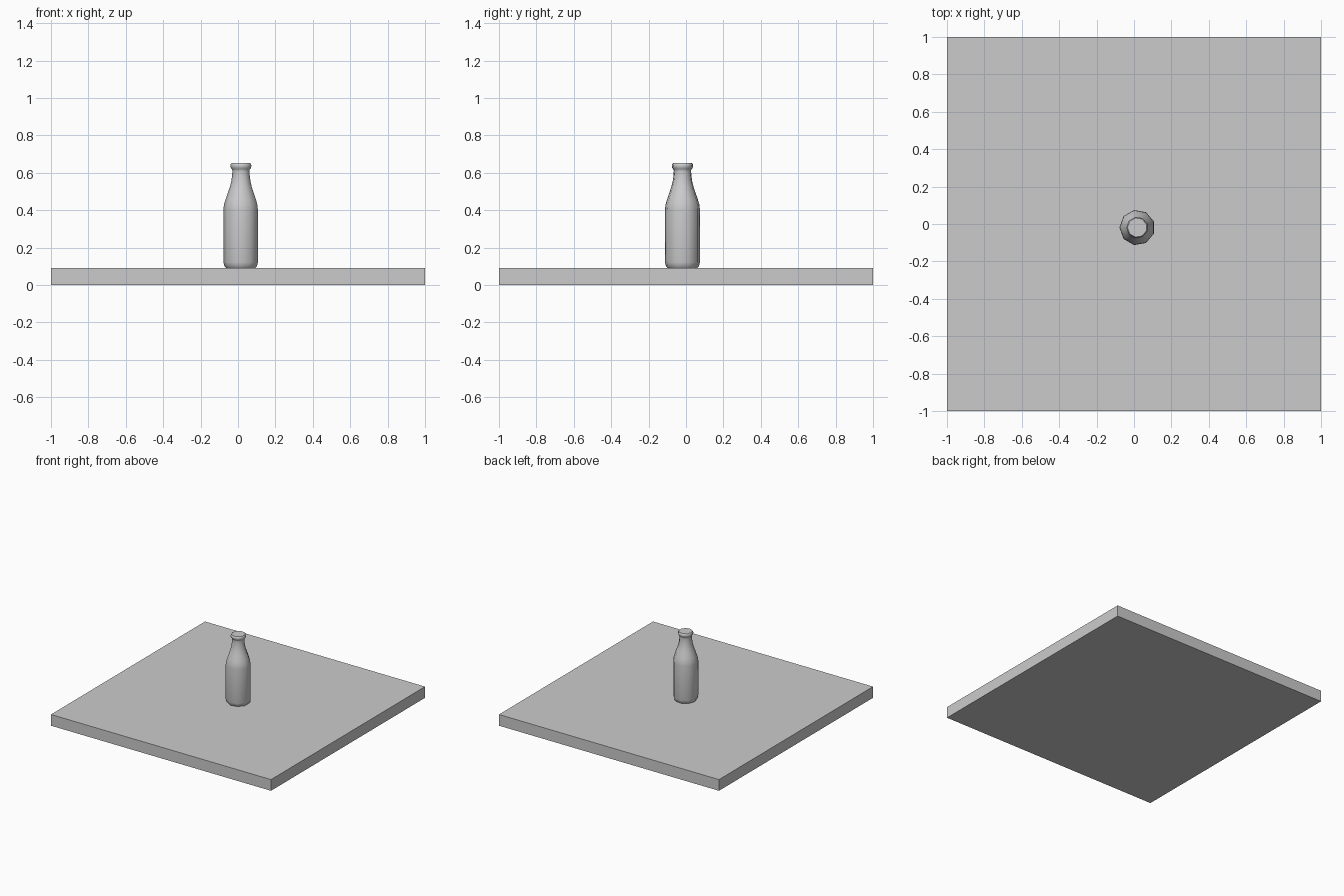
import bpy, bmesh, math

if "Cube" in bpy.data.objects:
    bpy.data.objects.remove(bpy.data.objects["Cube"])

def make_object(name, bm):
    bmesh.ops.recalc_face_normals(bm, faces=bm.faces)
    mesh = bpy.data.meshes.new(name)
    bm.to_mesh(mesh)
    bm.free()
    ob = bpy.data.objects.new(name, mesh)
    bpy.context.collection.objects.link(ob)
    return ob

def lathe(name, profile, sides, start, location):
    """Closed revolved shape from (radius, height) points."""
    bm = bmesh.new()
    rings = []
    for r, z in profile:
        angles = [start + 2 * math.pi * i / sides for i in range(sides)]
        rings.append([bm.verts.new((r * math.cos(a), r * math.sin(a), z)) for a in angles])
    for low, high in zip(rings, rings[1:]):
        for i in range(sides):
            j = (i + 1) % sides
            bm.faces.new((low[i], low[j], high[j], high[i]))
    bm.faces.new(rings[0][::-1])
    bm.faces.new(rings[-1])
    ob = make_object(name, bm)
    ob.location = location
    return ob

# Square base slab
SLAB = 0.092
bm = bmesh.new()
bmesh.ops.create_cube(bm, size=1)
bmesh.ops.scale(bm, vec=(2, 2, SLAB), verts=bm.verts)
slab = make_object("base_slab", bm)
slab.location.z = SLAB / 2

# Nine-sided bottle: foot, body, shoulder, neck, rolled lip, flat cap
profile = [
    (0.082, 0.0), (0.090, 0.010), (0.095, 0.030), (0.095, 0.312),
    (0.092, 0.338), (0.083, 0.368), (0.071, 0.402), (0.060, 0.434),
    (0.053, 0.462), (0.049, 0.490), (0.047, 0.518), (0.048, 0.525),
    (0.055, 0.533), (0.058, 0.544), (0.057, 0.553), (0.052, 0.560),
]
bottle = lathe("bottle", profile, 9, math.pi, (0.017, -0.019, SLAB))

# Smooth sides with crisp edges
bpy.context.view_layer.objects.active = bottle
bottle.select_set(True)
bpy.ops.object.shade_smooth_by_angle(angle=math.radians(50))
